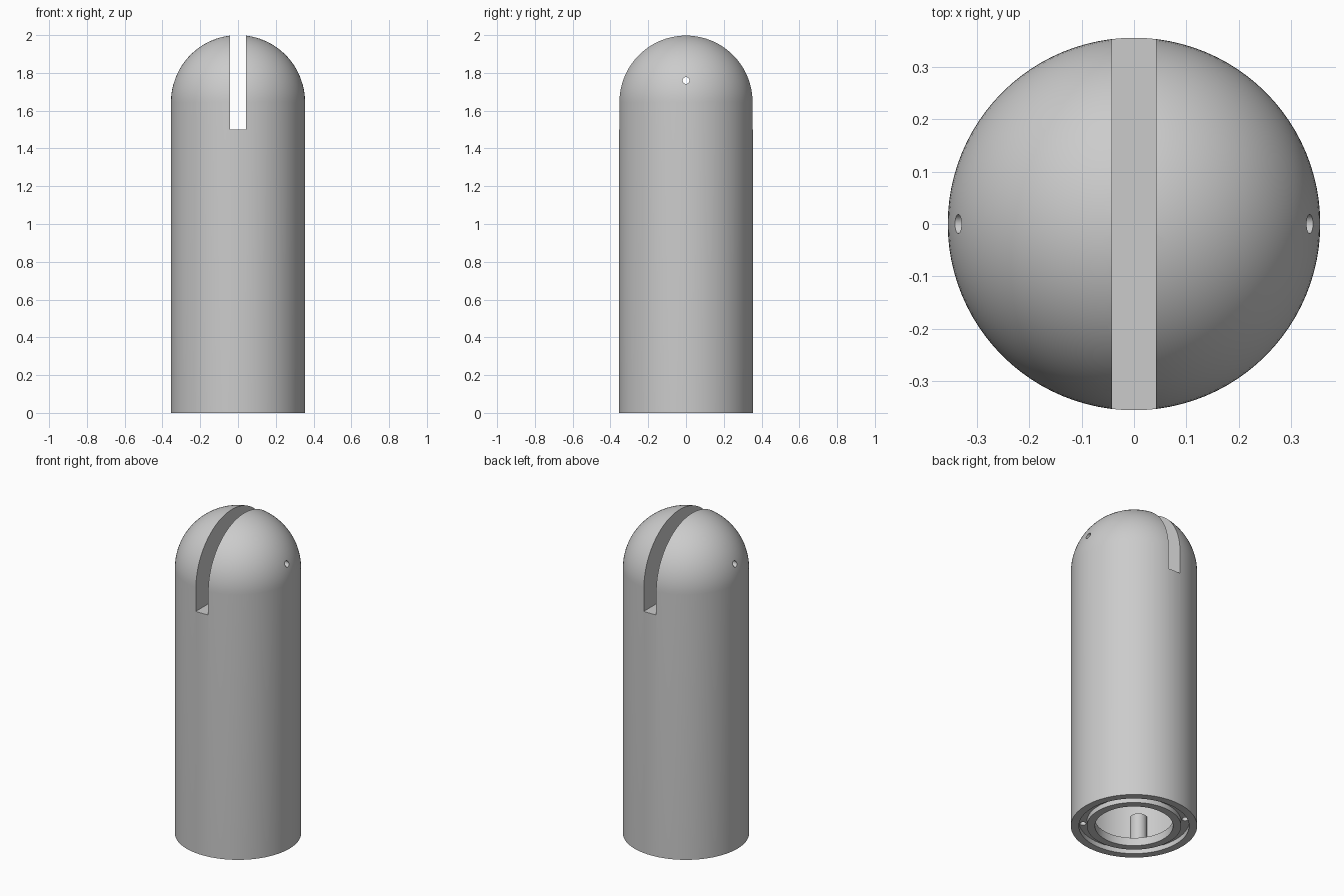
import bpy
import bmesh
from math import cos, sin, pi, radians
from mathutils import Matrix, Vector

cube = bpy.data.objects.get("Cube")
if cube:
    bpy.data.objects.remove(cube, do_unlink=True)

R = 0.355          # outer radius
DOME_Z = 2 - R     # where the dome begins
SEGMENTS = 96

grey = bpy.data.materials.new("plain_grey")
grey.use_nodes = True
colour = (0.6, 0.6, 0.6, 1)
grey.diffuse_color = colour
grey.node_tree.nodes["Principled BSDF"].inputs["Base Color"].default_value = colour


def finish(name, bm):
    bmesh.ops.recalc_face_normals(bm, faces=bm.faces)
    mesh = bpy.data.meshes.new(name)
    bm.to_mesh(mesh)
    bm.free()
    mesh.materials.append(grey)
    obj = bpy.data.objects.new(name, mesh)
    bpy.context.collection.objects.link(obj)
    return obj


def lathe(name, profile):
    """Spin an (r, z) profile about the z axis."""
    bm = bmesh.new()
    verts = [bm.verts.new((r, 0, z)) for r, z in profile]
    edges = [bm.edges.new(pair) for pair in zip(verts, verts[1:])]
    bmesh.ops.spin(bm, geom=verts + edges, cent=(0, 0, 0), axis=(0, 0, 1),
                   angle=2 * pi, steps=SEGMENTS, use_merge=True)
    bmesh.ops.remove_doubles(bm, verts=bm.verts, dist=1e-5)
    return finish(name, bm)


def rod(name, radius, start, end, sides=32):
    """Solid cylinder between two points."""
    start, end = Vector(start), Vector(end)
    axis = end - start
    turn = axis.to_track_quat('Z', 'Y').to_matrix().to_4x4()
    bm = bmesh.new()
    bmesh.ops.create_cone(bm, cap_ends=True, segments=sides, radius1=radius,
                          radius2=radius, depth=axis.length,
                          matrix=Matrix.Translation((start + end) / 2) @ turn)
    return finish(name, bm)


def combine(target, tool, operation):
    """Apply a boolean and discard the tool object."""
    tool.hide_render = True
    mod = target.modifiers.new(tool.name, 'BOOLEAN')
    mod.operation = operation
    mod.solver = 'EXACT'
    mod.object = tool
    bpy.context.view_layer.objects.active = target
    bpy.ops.object.modifier_apply(modifier=mod.name)
    bpy.data.objects.remove(tool, do_unlink=True)


# Domed hollow body with a grooved base ring
STEPS = 24
dome = [(R * sin(i * pi / 2 / STEPS), DOME_Z + R * cos(i * pi / 2 / STEPS))
        for i in range(STEPS + 1)]
dome[0] = (0, 2)
base_and_cavity = [(R, 0), (0.31, 0), (0.31, 0.03), (0.265, 0.03), (0.265, 0),
                   (0.22, 0), (0.22, 0.05), (0.31, 0.05), (0.31, 1.4), (0, 1.4)]
body = lathe("domed_body", dome + base_and_cavity)

# Screw bosses standing on the base ring, each with a blind screw hole
diagonals = [radians(45 + 90 * i) for i in range(4)]
for a in diagonals:
    x, y = 0.288 * cos(a), 0.288 * sin(a)
    combine(body, rod("screw_boss", 0.048, (x, y, 0.04), (x, y, 0.22)), 'UNION')
for a in diagonals:
    x, y = 0.288 * cos(a), 0.288 * sin(a)
    combine(body, rod("screw_hole", 0.018, (x, y, -0.05), (x, y, 0.17), 20), 'DIFFERENCE')

# Slot across the dome, front to back
bm = bmesh.new()
bmesh.ops.create_cube(bm, size=1, matrix=Matrix.Translation((0, 0, 1.8))
                      @ Matrix.Diagonal((0.084, 1, 0.6, 1)))
combine(body, finish("slot_cutter", bm), 'DIFFERENCE')

# Cross pin hole through both dome halves
combine(body, rod("pin_hole", 0.018, (-0.5, 0, 1.76), (0.5, 0, 1.76)), 'DIFFERENCE')

# Smooth shading with sharp rims
bpy.ops.object.select_all(action='DESELECT')
body.select_set(True)
bpy.context.view_layer.objects.active = body
bpy.ops.object.shade_smooth_by_angle(angle=radians(30))
